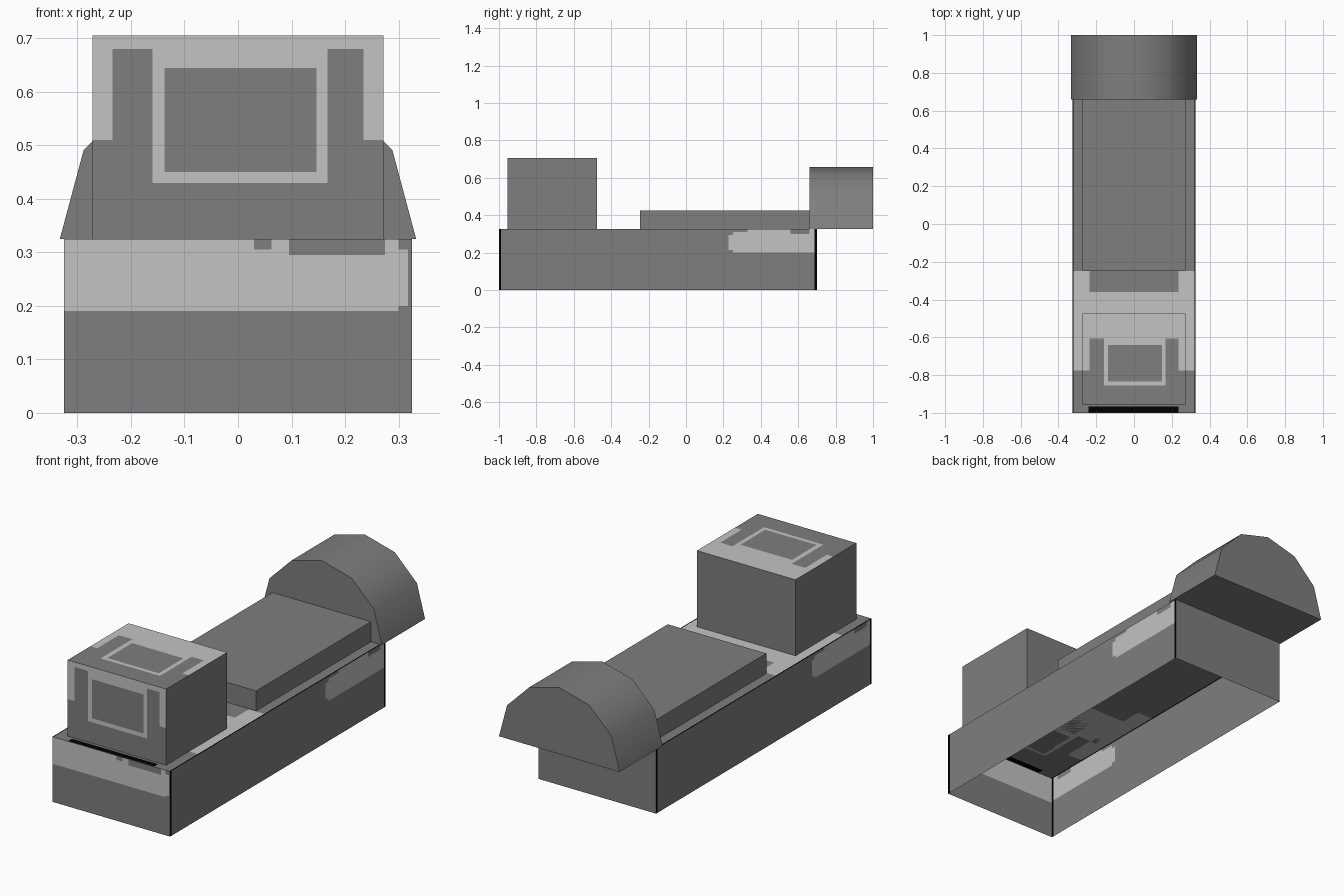
import bpy, bmesh, math
from mathutils import Vector

if "Cube" in bpy.data.objects:
    bpy.data.objects.remove(bpy.data.objects["Cube"])


def material(name, rgb):
    m = bpy.data.materials.new(name)
    m.diffuse_color = (*rgb, 1)
    m.use_nodes = True
    m.node_tree.nodes["Principled BSDF"].inputs["Base Color"].default_value = m.diffuse_color
    return m


MATS = [material("dark_grey", (0.21, 0.21, 0.21)),
        material("light_grey", (0.54, 0.55, 0.54)),
        material("black", (0.0, 0.0, 0.0))]
DARK, LIGHT, BLACK = 0, 1, 2


def finish(name, bm):
    me = bpy.data.meshes.new(name)
    bm.to_mesh(me)
    bm.free()
    for m in MATS:
        me.materials.append(m)
    ob = bpy.data.objects.new(name, me)
    bpy.context.collection.objects.link(ob)
    return ob


def panel(bm, axis, pos, out, u, v, paint=()):
    """Flat wall across an axis, cut along the edges of its painted rectangles."""
    a, b = [i for i in range(3) if i != axis]

    def cuts(span, k):
        vals = {span[0], span[1]}
        for p in paint:
            vals |= {c for c in p[k:k + 2] if span[0] < c < span[1]}
        return sorted(vals)

    us, vs = cuts(u, 0), cuts(v, 2)

    def vert(x, y):
        co = Vector((0, 0, 0))
        co[axis], co[a], co[b] = pos, x, y
        return bm.verts.new(co)

    grid = [[vert(x, y) for y in vs] for x in us]
    for i in range(len(us) - 1):
        for j in range(len(vs) - 1):
            f = bm.faces.new((grid[i][j], grid[i + 1][j], grid[i + 1][j + 1], grid[i][j + 1]))
            f.normal_update()
            if f.normal[axis] * out < 0:
                f.normal_flip()
            cu, cv = (us[i] + us[i + 1]) / 2, (vs[j] + vs[j + 1]) / 2
            for u0, u1, v0, v1, mat in paint:      # later rectangles cover earlier ones
                if u0 < cu < u1 and v0 < cv < v1:
                    f.material_index = mat


def box(name, x, y, z, paint, bottom=True):
    bm = bmesh.new()
    panel(bm, 1, y[0], -1, x, z, paint.get("front", ()))
    panel(bm, 1, y[1], 1, x, z, paint.get("back", ()))
    panel(bm, 0, x[0], -1, y, z, paint.get("left", ()))
    panel(bm, 0, x[1], 1, y, z, paint.get("right", ()))
    panel(bm, 2, z[1], 1, x, y, paint.get("top", ()))
    if bottom:
        panel(bm, 2, z[0], -1, x, y)
    bmesh.ops.remove_doubles(bm, verts=bm.verts, dist=1e-5)
    return finish(name, bm)


def window_pattern(d, top, w):
    """Light surround, two dark posts and a framed dark window, shifted by d."""
    return [(-w, w, 0.51 + d, top, LIGHT),
            (-0.235, -0.16, 0.51 + d, 0.68 + d, DARK),
            (0.165, 0.235, 0.51 + d, 0.68 + d, DARK),
            (-0.16, 0.167, 0.43 + d, top, LIGHT),
            (-0.137, 0.147, 0.45 + d, 0.645 + d, DARK)]


# open-bottomed chassis
corner_lines = [(-1, -0.988, 0, 0.325, BLACK), (0.688, 0.7, 0, 0.325, BLACK)]
box("chassis", (-0.325, 0.325), (-1, 0.7), (0, 0.325), {
    "front": [(-0.325, 0.3, 0.19, 0.325, LIGHT), (0.3, 0.318, 0.2, 0.305, LIGHT),
              (0.03, 0.063, 0.305, 0.325, DARK), (0.095, 0.275, 0.295, 0.325, DARK)],
    "right": [(0.228, 0.688, 0.215, 0.295, LIGHT), (0.25, 0.688, 0.2, 0.31, LIGHT),
              (0.33, 0.688, 0.31, 0.325, LIGHT),
              (0.56, 0.66, 0.3, 0.325, DARK)] + corner_lines,
    "left": [(-0.988, -0.528, 0.215, 0.295, LIGHT), (-0.988, -0.55, 0.2, 0.31, LIGHT),
             (-0.988, -0.63, 0.31, 0.325, LIGHT),
             (-0.96, -0.86, 0.3, 0.325, DARK)] + corner_lines,
    "top": window_pattern(-1.285, -0.25, 0.325) + [
        (-0.235, 0.235, -0.36, -0.25, DARK), (-0.24, 0.235, -0.997, -0.967, BLACK),
        (-0.325, -0.32, -1, 0.7, BLACK), (0.32, 0.325, -1, 0.7, BLACK)],
}, bottom=False)

# cab with framed window on the front and the same pattern on the roof
box("cab", (-0.272, 0.272), (-0.955, -0.475), (0.325, 0.705), {
    "front": window_pattern(0, 0.705, 0.272),
    "top": window_pattern(-1.285, -0.475, 0.272)})

# low deck slab
box("deck_slab", (-0.272, 0.272), (-0.245, 0.67), (0.325, 0.425), {})

# half-round rear hood, six facets, smooth shaded
bm = bmesh.new()
R = 0.333
ring = [bm.verts.new((R * math.cos(math.radians(30 * i)), 0.66,
                      0.325 + R * math.sin(math.radians(30 * i)))) for i in range(7)]
cap = bm.faces.new(ring)
ext = bmesh.ops.extrude_face_region(bm, geom=[cap], use_keep_orig=True)
bmesh.ops.translate(bm, vec=(0, 0.34, 0),
                    verts=[g for g in ext["geom"] if isinstance(g, bmesh.types.BMVert)])
bmesh.ops.recalc_face_normals(bm, faces=bm.faces)
hood = finish("rear_hood", bm)
bpy.context.view_layer.objects.active = hood
hood.select_set(True)
bpy.ops.object.shade_smooth_by_angle(angle=math.radians(40))
